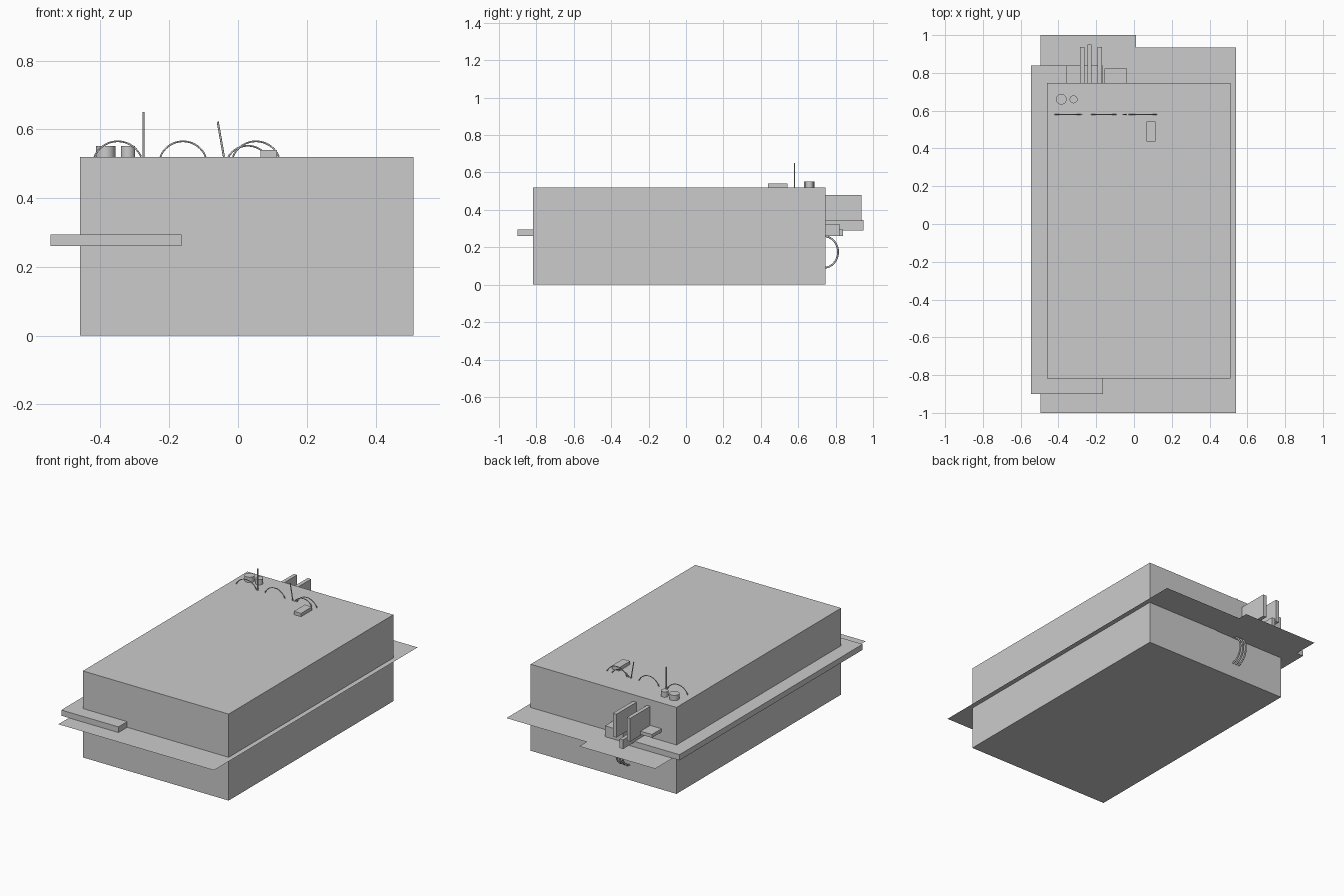
import bpy, math
from mathutils import Vector

if "Cube" in bpy.data.objects:
    bpy.data.objects.remove(bpy.data.objects["Cube"])


def mesh_obj(name, verts, faces):
    me = bpy.data.meshes.new(name)
    me.from_pydata(verts, [], faces)
    ob = bpy.data.objects.new(name, me)
    bpy.context.collection.objects.link(ob)
    return ob


def box(name, x0, x1, y0, y1, z0, z1):
    v = [(x, y, z) for x in (x0, x1) for y in (y0, y1) for z in (z0, z1)]
    f = [(0, 1, 3, 2), (4, 6, 7, 5), (0, 4, 5, 1), (2, 3, 7, 6), (0, 2, 6, 4), (1, 5, 7, 3)]
    return mesh_obj(name, v, f)


def sheet(name, x0, x1, y0, y1, z0, z1):
    return mesh_obj(name, [(x0, y0, z0), (x1, y0, z0), (x1, y1, z1), (x0, y1, z1)], [(0, 1, 2, 3)])


def wire(name, pts, r):
    # round tube along a path, stored as a mesh
    cu = bpy.data.curves.new(name, 'CURVE')
    cu.dimensions = '3D'
    cu.bevel_depth = r
    cu.bevel_resolution = 2
    cu.use_fill_caps = True
    sp = cu.splines.new('POLY')
    sp.points.add(len(pts) - 1)
    for p, c in zip(sp.points, pts):
        p.co = (*c, 1)
    ob = bpy.data.objects.new(name, cu)
    bpy.context.collection.objects.link(ob)
    return ob


def arch(name, x0, x1, peak, y=0.58, base=0.52, r=0.0025):
    # circular arc standing on the top face
    w, h = (x1 - x0) / 2, peak - base
    rad = (w * w + h * h) / (2 * h)
    a = math.asin(min(1, w / rad))
    cx, cz = (x0 + x1) / 2, peak - rad
    pts = []
    for i in range(25):
        t = -a + 2 * a * i / 24
        pts.append((cx + rad * math.sin(t), y, cz + rad * math.cos(t)))
    return wire(name, pts, r)


# main body, slab and thin sheets
box("main_body", -0.46, 0.51, -0.817, 0.747, 0, 0.52)
box("side_slab", -0.545, -0.165, -0.9, 0.84, 0.26, 0.294)
sheet("main_sheet", -0.495, 0.54, -1, 0.935, 0.26, 0.26)
sheet("rear_sheet", -0.495, 0.01, 0.6, 1.0, 0.257, 0.257)

# fittings on the rear face
box("rear_plate_left", -0.285, -0.263, 0.747, 0.937, 0.34, 0.48)
box("rear_plate_right", -0.193, -0.17, 0.747, 0.937, 0.34, 0.48)
box("rear_plate_middle", -0.246, -0.224, 0.747, 0.95, 0.29, 0.345)
box("rear_shelf", -0.36, -0.285, 0.747, 0.838, 0.345, 0.365)
box("rear_block", -0.155, -0.037, 0.747, 0.822, 0.26, 0.325)

# hanging hoops under the rear sheet
for i, x in enumerate((-0.145, -0.125, -0.105)):
    pts = [(x, 0.735 + 0.078 * math.sin(t), 0.175 + 0.085 * math.cos(t))
           for t in (math.pi * k / 16 for k in range(17))]
    wire(f"rear_hoop_{i + 1}", pts, 0.005)

# knobs and tab on top
for name, x, r in (("large_knob", -0.385, 0.028), ("small_knob", -0.32, 0.021)):
    bpy.ops.mesh.primitive_cylinder_add(vertices=32, radius=r, depth=0.035, location=(x, 0.66, 0.5345))
    bpy.context.object.name = name
    bpy.ops.object.shade_smooth_by_angle()
box("top_tab", 0.065, 0.113, 0.438, 0.542, 0.52, 0.54)

# wire arches and pins on top
for i, (x0, x1, peak) in enumerate(((-0.418, -0.282, 0.565), (-0.226, -0.094, 0.565),
                                    (-0.015, 0.119, 0.565), (-0.028, 0.085, 0.552))):
    arch(f"wire_arch_{i + 1}", x0, x1, peak)
wire("upright_pin", [(-0.275, 0.58, 0.52), (-0.275, 0.58, 0.65)], 0.003)
wire("leaning_pin", [(-0.041, 0.58, 0.52), (-0.059, 0.58, 0.622)], 0.003)
